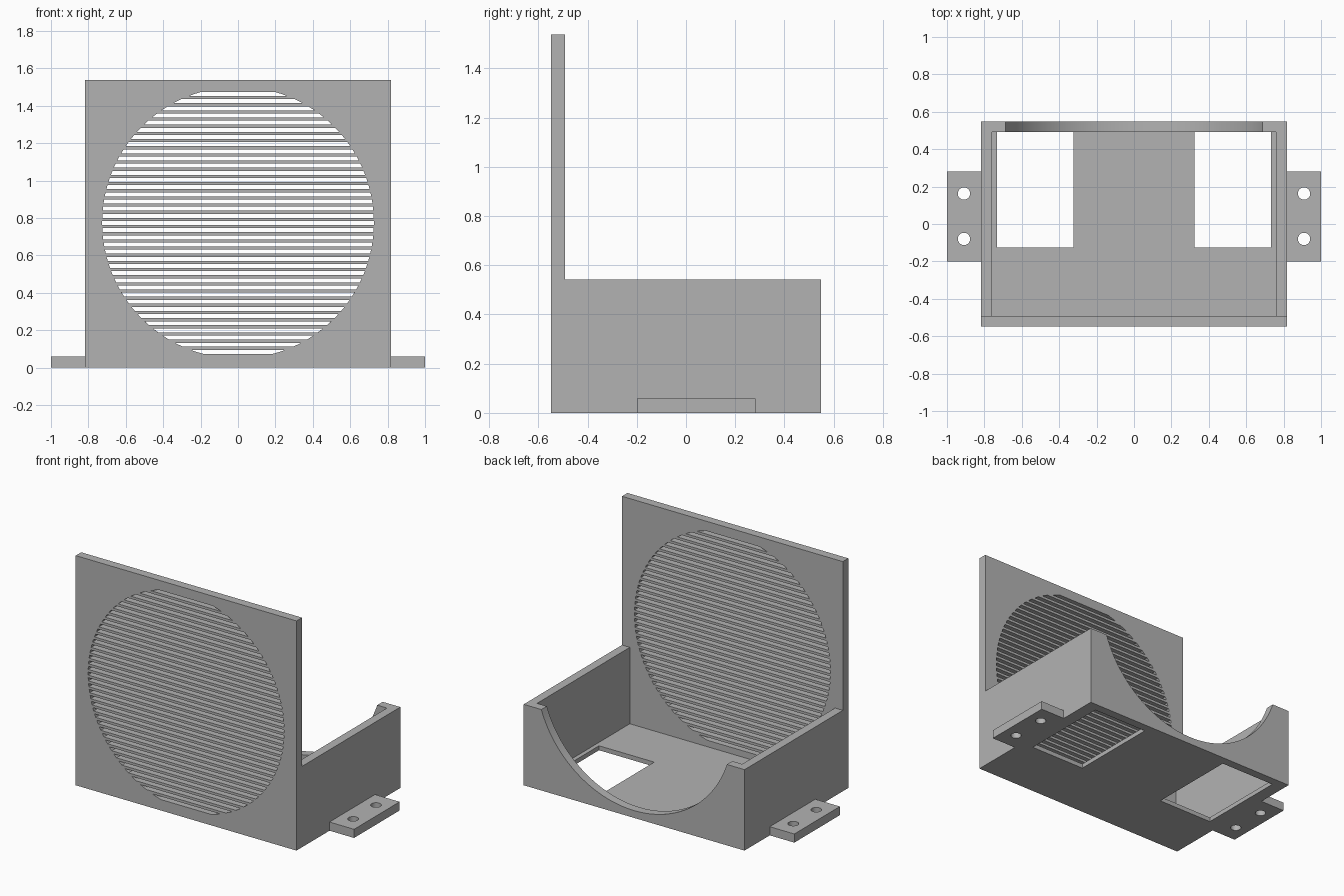
import bpy, bmesh
from math import sin, cos, pi, sqrt, acos, radians

cube = bpy.data.objects.get("Cube")
if cube:
    bpy.data.objects.remove(cube)

grey = bpy.data.materials.new("plain grey")
grey.use_nodes = True
COLOUR = (0.45, 0.45, 0.45, 1)
grey.diffuse_color = COLOUR
grey.node_tree.nodes["Principled BSDF"].inputs["Base Color"].default_value = COLOUR

# Main dimensions
W, D, H = 0.818, 0.549, 1.538      # half width, half depth, full height
T = 0.058                          # wall thickness
WALL_H = 0.542                     # height of side and back walls
FLOOR_T = 0.03
CZ, R = 0.775, 0.726               # fan opening centre and radius


def rect(x0, x1, y0, y1):
    return [(x0, y0), (x1, y0), (x1, y1), (x0, y1)]


def circle(cx, cy, r, n=32):
    return [(cx + r * cos(2 * pi * i / n), cy + r * sin(2 * pi * i / n)) for i in range(n)]


def plate(name, loops, low, high, upright=False):
    """Extrude a flat outline with holes along z, or along y when upright."""
    curve = bpy.data.curves.new(name, 'CURVE')
    curve.dimensions = '2D'
    curve.fill_mode = 'BOTH'
    curve.extrude = (high - low) / 2
    for loop in loops:
        spline = curve.splines.new('POLY')
        spline.points.add(len(loop) - 1)
        for point, (u, v) in zip(spline.points, loop):
            point.co = (u, v, 0, 1)
        spline.use_cyclic_u = True
    temp = bpy.data.objects.new(name + "_outline", curve)
    bpy.context.collection.objects.link(temp)
    bpy.context.view_layer.update()
    mesh = bpy.data.meshes.new_from_object(
        temp.evaluated_get(bpy.context.evaluated_depsgraph_get()))
    bpy.data.objects.remove(temp)
    bpy.data.curves.remove(curve)

    # Weld the caps to the rim and place the solid
    bm = bmesh.new()
    bm.from_mesh(mesh)
    bmesh.ops.remove_doubles(bm, verts=bm.verts, dist=1e-5)
    mid = (low + high) / 2
    for v in bm.verts:
        x, y, z = v.co
        v.co = (x, mid - z, y) if upright else (x, y, mid + z)
    bmesh.ops.recalc_face_normals(bm, faces=bm.faces)
    bm.to_mesh(mesh)
    bm.free()
    mesh.materials.clear()
    mesh.materials.append(grey)
    obj = bpy.data.objects.new(name, mesh)
    bpy.context.collection.objects.link(obj)
    bpy.ops.object.select_all(action='DESELECT')
    obj.select_set(True)
    bpy.context.view_layer.objects.active = obj
    bpy.ops.object.shade_smooth_by_angle(angle=radians(30))
    return obj


# Front grille: a plate pierced by slots whose ends follow the round opening
def slot(z0, z1):
    levels = [z0, (z0 + z1) / 2, z1]
    ends = [(sqrt(R * R - (z - CZ) ** 2), z) for z in levels]
    return ends + [(-x, z) for x, z in reversed(ends)]


SLOTS, BOTTOM, TOP, SLOT_H = 37, 0.073, 1.473, 0.021
pitch = (TOP - BOTTOM - SLOT_H) / (SLOTS - 1)
slots = [slot(BOTTOM + i * pitch, BOTTOM + i * pitch + SLOT_H) for i in range(SLOTS)]
plate("front_grille", [rect(-W, W, 0, H)] + slots, -D, -D + T, upright=True)

# Back wall with the lower part of the round opening cut from its top edge
half = acos((CZ - WALL_H) / R)
arc = [(R * sin(a), CZ - R * cos(a))
       for a in (half - 2 * half * i / 64 for i in range(65))]
plate("back_wall", [[(-W, WALL_H), (-W, 0), (W, 0), (W, WALL_H)] + arc],
      D - T, D, upright=True)

# Floor with two openings against the back wall
IN_X, IN_Y = W - T, D - T
OPEN_IN, OPEN_OUT, OPEN_Y = 0.323, 0.732, -0.125
side = [(IN_X, -IN_Y), (IN_X, IN_Y), (OPEN_OUT, IN_Y), (OPEN_OUT, OPEN_Y),
        (OPEN_IN, OPEN_Y), (OPEN_IN, IN_Y)]
plate("floor", [side + [(-x, y) for x, y in reversed(side)]], 0, FLOOR_T)

# Side walls and screw tabs
for label, s in (("left", 1), ("right", -1)):
    plate(label + "_wall", [rect(*sorted((s * IN_X, s * W)), -IN_Y, IN_Y)], 0, WALL_H)
    holes = [circle(s * 0.909, y, 0.033) for y in (-0.08, 0.163)]
    plate(label + "_screw_tab",
          [rect(*sorted((s * W, s * 1.0)), -0.2, 0.282)] + holes, 0, T)
